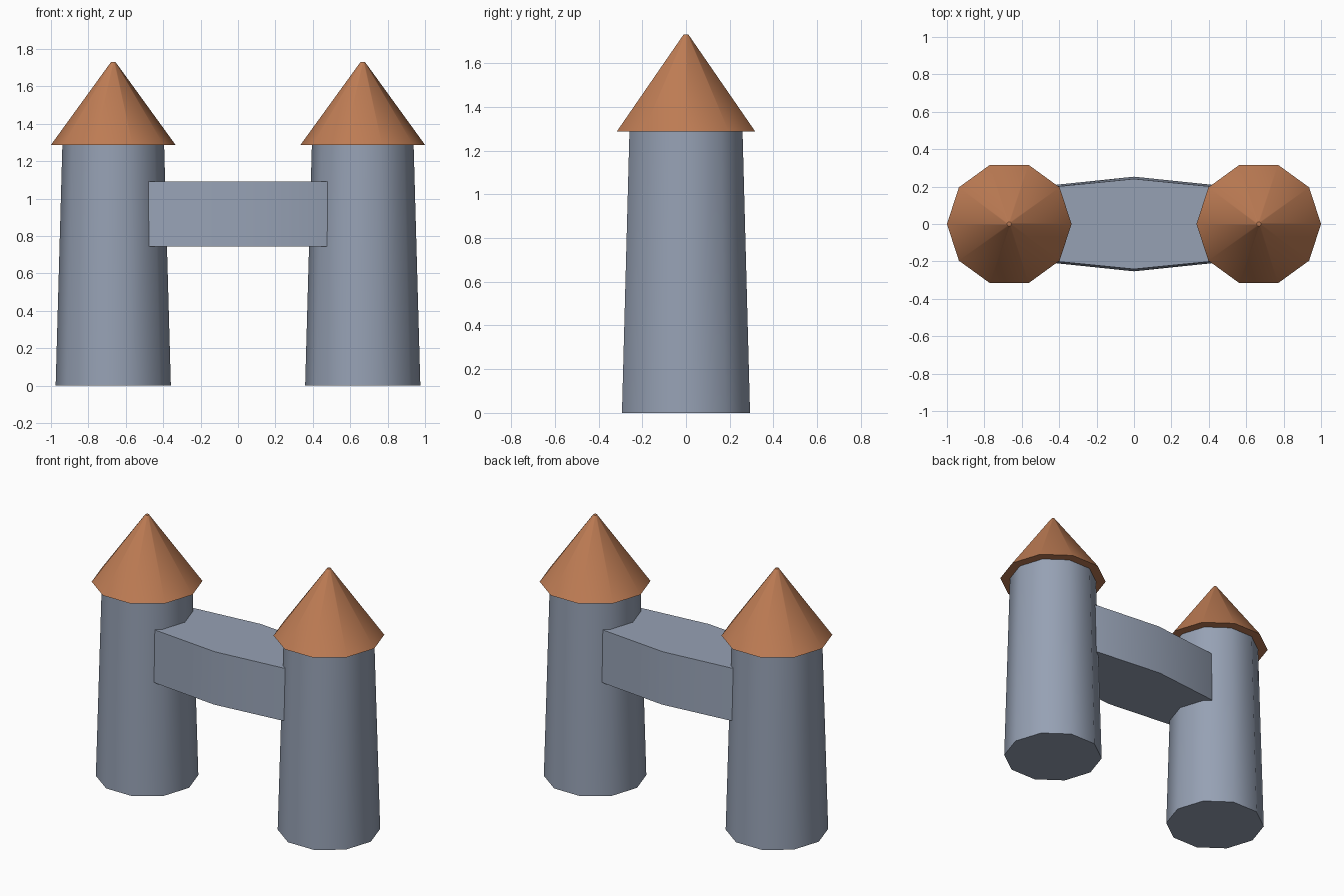
import bpy
import math

SIDES = 10
TOWER_X = 0.667

cube = bpy.data.objects.get("Cube")
if cube:
    bpy.data.objects.remove(cube, do_unlink=True)


def make_material(name, rgb):
    mat = bpy.data.materials.new(name)
    mat.use_nodes = True
    mat.diffuse_color = (*rgb, 1)
    bsdf = next(n for n in mat.node_tree.nodes if n.type == 'BSDF_PRINCIPLED')
    bsdf.inputs["Base Color"].default_value = (*rgb, 1)
    return mat


def make_prism(name, mat, x, bottom, top, z0, z1, turn=0.0):
    """Tapered ten-sided solid; bottom and top are (x, y) radii."""
    verts = []
    for (rx, ry), z in ((bottom, z0), (top, z1)):
        for i in range(SIDES):
            a = turn + math.tau * i / SIDES
            verts.append((rx * math.cos(a), ry * math.sin(a), z))
    faces = [list(reversed(range(SIDES))), list(range(SIDES, 2 * SIDES))]
    for i in range(SIDES):
        j = (i + 1) % SIDES
        faces.append((i, j, j + SIDES, i + SIDES))
    mesh = bpy.data.meshes.new(name)
    mesh.from_pydata(verts, [], faces)
    mesh.materials.append(mat)
    obj = bpy.data.objects.new(name, mesh)
    obj.location.x = x
    bpy.context.collection.objects.link(obj)
    # Smooth around the walls, crisp at the rims
    bpy.ops.object.select_all(action='DESELECT')
    obj.select_set(True)
    bpy.context.view_layer.objects.active = obj
    bpy.ops.object.shade_smooth_by_angle(angle=math.radians(42))
    return obj


stone = make_material("grey_stone", (0.305, 0.356, 0.456))
tile = make_material("orange_roof_tile", (0.515, 0.202, 0.089))

# Two matching towers with pointed roofs
for side, sign in (("left", 1), ("right", -1)):
    x = sign * TOWER_X
    make_prism(side + "_tower", stone, x, (0.308, 0.308), (0.272, 0.272), 0, 1.287)
    make_prism(side + "_roof", tile, x, (0.333, 0.333), (0.012, 0.012), 1.287, 1.73)

# Bridge whose rounded ends sink into the towers
make_prism("bridge", stone, 0, (0.79, 0.253), (0.79, 0.241), 0.745, 1.09,
           turn=math.pi / SIDES)
